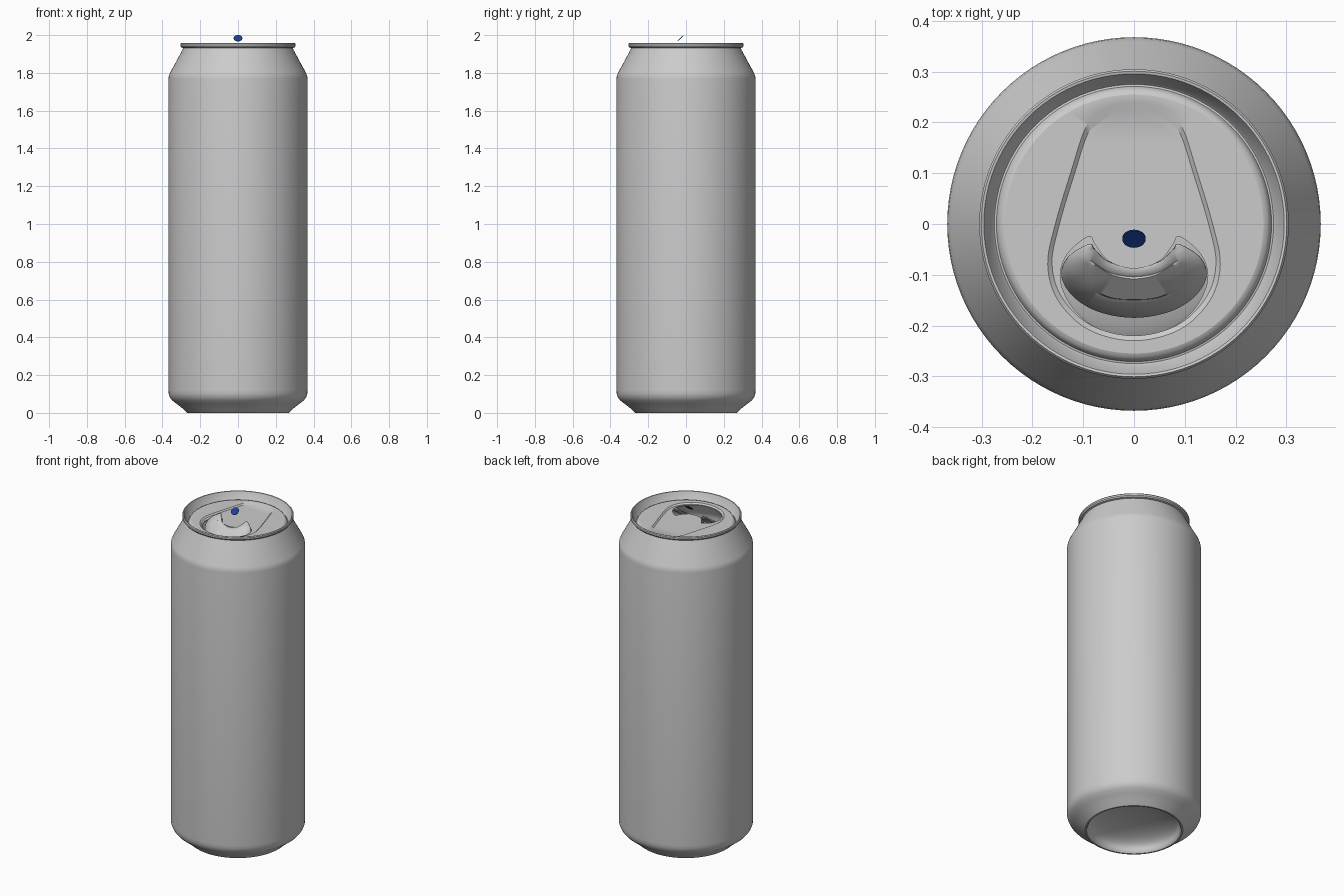
import bpy, bmesh, math
from mathutils import Vector, Matrix

cube = bpy.data.objects.get("Cube")
if cube:
    bpy.data.objects.remove(cube, do_unlink=True)


def material(name, color):
    m = bpy.data.materials.new(name)
    m.use_nodes = True
    m.diffuse_color = color
    bsdf = next(n for n in m.node_tree.nodes if n.type == 'BSDF_PRINCIPLED')
    bsdf.inputs["Base Color"].default_value = color
    return m


silver = material("silver", (0.6, 0.6, 0.6, 1))
blue = material("blue", (0.01, 0.05, 0.3, 1))
SEGMENTS = 96
PANEL_R, PANEL_Z, RECESS_Z = 0.255, 1.922, 1.915


def finish(bm, name, mat, angle=35):
    me = bpy.data.meshes.new(name)
    bm.to_mesh(me)
    bm.free()
    ob = bpy.data.objects.new(name, me)
    bpy.context.collection.objects.link(ob)
    me.materials.append(mat)
    bpy.ops.object.select_all(action='DESELECT')
    ob.select_set(True)
    bpy.context.view_layer.objects.active = ob
    bpy.ops.object.shade_smooth_by_angle(angle=math.radians(angle))
    return ob


def lathe(name, profile, mat):
    bm = bmesh.new()
    vs = [bm.verts.new((r, 0, z)) for r, z in profile]
    es = [bm.edges.new(p) for p in zip(vs, vs[1:])]
    bmesh.ops.spin(bm, geom=vs + es, axis=(0, 0, 1), cent=(0, 0, 0),
                   angle=math.tau, steps=SEGMENTS)
    bmesh.ops.remove_doubles(bm, verts=bm.verts, dist=0.0002)
    bmesh.ops.recalc_face_normals(bm, faces=bm.faces)
    return finish(bm, name, mat)


def mirrored_spline(half, steps=6):
    """Smooth closed outline through a right-hand half and its mirror."""
    pts = [Vector(p) for p in half]
    pts += [Vector((-p.x, p.y)) for p in reversed(pts[1:-1])]
    n, out = len(pts), []
    for i in range(n):
        a, b, c, d = (pts[(i + k) % n] for k in (-1, 0, 1, 2))
        for s in range(steps):
            t = s / steps
            out.append(0.5 * (2 * b + (c - a) * t + (2 * a - 5 * b + 4 * c - d) * t**2
                              + (3 * b - a - 3 * c + d) * t**3))
    return out


def ring(bm, outline, z):
    vs = [bm.verts.new((p[0], p[1], z)) for p in outline]
    return vs, [bm.edges.new((vs[i - 1], vs[i])) for i in range(len(vs))]


def bridge(bm, a, b):
    for i in range(len(a)):
        bm.faces.new((a[i - 1], a[i], b[i], b[i - 1]))


def fill(bm, *edge_loops):
    edges = [e for loop in edge_loops for e in loop]
    bmesh.ops.triangle_fill(bm, edges=edges, use_beauty=True, normal=(0, 0, 1))


def face_up(bm):
    bmesh.ops.recalc_face_normals(bm, faces=bm.faces)
    if sum(f.normal.z * f.calc_area() for f in bm.faces) < 0:
        bmesh.ops.reverse_faces(bm, faces=bm.faces)


# Body: domed base, foot, wall, shoulder, rolled rim and countersink
dome = [(0.25 * math.sin(a), 0.02 + 0.08 * math.cos(a))
        for a in (math.pi / 2 * i / 10 for i in range(11))]
lathe("can_body", dome + [
    (0.254, 0.006), (0.260, 0), (0.268, 0), (0.276, 0.006), (0.295, 0.025),
    (0.325, 0.048), (0.348, 0.066), (0.36, 0.081), (0.367, 0.1),
    (0.368, 0.12), (0.368, 1.77), (0.366, 1.785), (0.36, 1.8),
    (0.295, 1.92), (0.29, 1.932), (0.3, 1.935), (0.305, 1.942),
    (0.305, 1.952), (0.301, 1.957), (0.296, 1.956), (0.293, 1.95),
    (0.279, 1.908), (0.275, 1.904), (0.271, 1.905), (0.268, 1.912),
    (0.263, 1.919), (PANEL_R, PANEL_Z)], silver)

# Outlines of the shallow lid recess and the drinking hole
recess = mirrored_spline([(0, -0.23), (0.09, -0.208), (0.15, -0.15), (0.17, -0.08),
                          (0.155, 0), (0.122, 0.11), (0.095, 0.19),
                          (0.06, 0.228), (0, 0.24)])
hole = mirrored_spline([(0, -0.222), (0.07, -0.206), (0.12, -0.166), (0.145, -0.11),
                        (0.132, -0.06), (0.09, -0.025), (0.077, -0.04),
                        (0.05, -0.073), (0, -0.088)])
bead = mirrored_spline([(0, -0.172), (0.05, -0.166), (0.085, -0.14), (0.097, -0.105),
                        (0.094, -0.075), (0.085, -0.068), (0.073, -0.078),
                        (0.045, -0.1), (0, -0.11)])

# Lid panel with stepped recess and open hole
bm = bmesh.new()
circle = [(PANEL_R * math.cos(math.tau * i / SEGMENTS),
           PANEL_R * math.sin(math.tau * i / SEGMENTS)) for i in range(SEGMENTS)]
centre = Vector((0, -0.03))
_, rim_edges = ring(bm, circle, PANEL_Z)
outer, outer_edges = ring(bm, recess, PANEL_Z)
inner, inner_edges = ring(bm, [centre + (p - centre) * 0.95 for p in recess], RECESS_Z)
lip, lip_edges = ring(bm, hole, RECESS_Z)
under, _ = ring(bm, hole, RECESS_Z - 0.006)
fill(bm, rim_edges, outer_edges)
fill(bm, inner_edges, lip_edges)
bridge(bm, outer, inner)
bridge(bm, lip, under)
face_up(bm)
finish(bm, "lid_panel", silver)

# Opened flap, tipped into the can about the hole's inner edge
TILT = math.radians(43)
bm = bmesh.new()
mid = Vector((0, -0.12))
_, edge = ring(bm, [mid + (p - mid) * 0.985 for p in hole], 0)
low, low_edges = ring(bm, bead, 0)
high, high_edges = ring(bm, [mid + (p - mid) * 0.9 for p in bead], 0.005)
fill(bm, edge, low_edges)
bridge(bm, low, high)
fill(bm, high_edges)
face_up(bm)
pivot = Vector((0, -0.088, 0))
bmesh.ops.transform(bm, verts=bm.verts, matrix=(
    Matrix.Translation((0, -0.088, RECESS_Z - 0.004))
    @ Matrix.Rotation(TILT, 4, 'X') @ Matrix.Translation(-pivot)))
flap = finish(bm, "opening_flap", silver)
solid = flap.modifiers.new("thickness", 'SOLIDIFY')
solid.thickness = 0.005

# Small blue disc above the lid
bm = bmesh.new()
bmesh.ops.create_cone(bm, cap_ends=True, segments=32, radius1=0.023, radius2=0.023,
                      depth=0.003, matrix=Matrix.Translation((0, -0.029, 1.9835))
                      @ Matrix.Rotation(TILT, 4, 'X'))
finish(bm, "blue_disc", blue)
